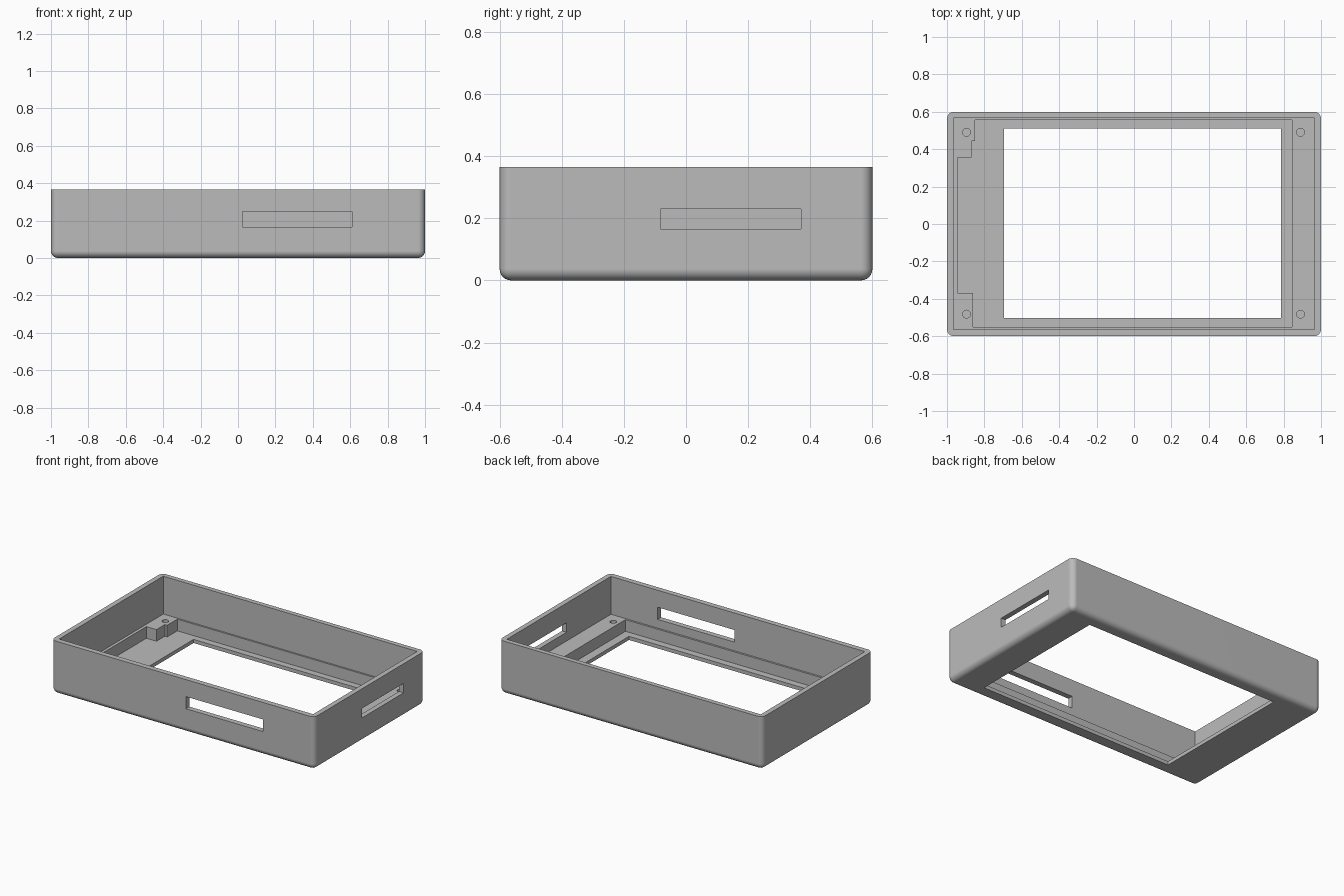
import bpy, bmesh, math

if "Cube" in bpy.data.objects:
    bpy.data.objects.remove(bpy.data.objects["Cube"])

grey = bpy.data.materials.new("plain grey")
grey.diffuse_color = (0.5, 0.5, 0.5, 1)
grey.use_nodes = True
grey.node_tree.nodes["Principled BSDF"].inputs["Base Color"].default_value = grey.diffuse_color


def prism(name, pts, z0, z1):
    """Closed solid from a counter-clockwise outline, z0 to z1."""
    bm = bmesh.new()
    face = bm.faces.new([bm.verts.new((x, y, z0)) for x, y in pts])
    top = bmesh.ops.extrude_face_region(bm, geom=[face])["geom"]
    for v in top:
        if isinstance(v, bmesh.types.BMVert):
            v.co.z = z1
    bmesh.ops.recalc_face_normals(bm, faces=bm.faces)
    mesh = bpy.data.meshes.new(name)
    bm.to_mesh(mesh)
    bm.free()
    ob = bpy.data.objects.new(name, mesh)
    bpy.context.collection.objects.link(ob)
    return ob


def rect(x0, x1, y0, y1):
    return [(x0, y0), (x1, y0), (x1, y1), (x0, y1)]


def cut(target, tool):
    m = target.modifiers.new("cut", "BOOLEAN")
    m.operation, m.solver, m.object = "DIFFERENCE", "EXACT", tool
    bpy.context.view_layer.objects.active = target
    bpy.ops.object.modifier_apply(modifier=m.name)
    bpy.data.objects.remove(tool, do_unlink=True)


H, FLOOR, LEDGE = 0.365, 0.025, 0.105

# Outer body, rounded everywhere except the open rim
case = prism("enclosure_frame", rect(-1, 1, -0.6, 0.6), 0, H)
bm = bmesh.new()
bm.from_mesh(case.data)
edges = [e for e in bm.edges if min(v.co.z for v in e.verts) < 0.01]
bmesh.ops.bevel(bm, geom=edges, offset=0.037, segments=6, profile=0.5,
                affect="EDGES", clamp_overlap=True)
bm.to_mesh(case.data)
bm.free()
case.data.materials.append(grey)

# Main cavity down to the mounting ledge
cut(case, prism("cavity", rect(-0.965, 0.965, -0.563, 0.567), LEDGE, 0.6))

# Stepped pocket for the panel, leaving corner blocks on the left
pocket = [(-0.86, -0.55), (0.845, -0.55), (0.845, 0.555), (-0.85, 0.555),
          (-0.85, 0.445), (-0.868, 0.445), (-0.868, 0.355), (-0.945, 0.355),
          (-0.945, -0.37), (-0.86, -0.37)]
cut(case, prism("pocket", pocket, FLOOR, 0.2))

# Window through the floor
cut(case, prism("window", rect(-0.695, 0.785, -0.502, 0.51), -0.1, 0.2))

# Connector slots in the front and right walls
cut(case, prism("front_slot", rect(0.025, 0.61, -0.7, -0.5), 0.165, 0.248))
cut(case, prism("right_slot", rect(0.9, 1.1, -0.082, 0.37), 0.165, 0.23))

# Blind screw holes in the ledge corners
for x in (-0.895, 0.89):
    for y in (-0.482, 0.49):
        ring = [(x + 0.021 * math.cos(i * math.pi / 12),
                 y + 0.021 * math.sin(i * math.pi / 12)) for i in range(24)]
        cut(case, prism("screw_hole", ring, 0.035, 0.2))

# Smooth the rounded edges, keep the rest crisp
bpy.ops.object.select_all(action="DESELECT")
case.select_set(True)
bpy.context.view_layer.objects.active = case
bpy.ops.object.shade_smooth_by_angle(angle=math.radians(30))
wn = case.modifiers.new("flat faces", "WEIGHTED_NORMAL")
wn.keep_sharp = True
